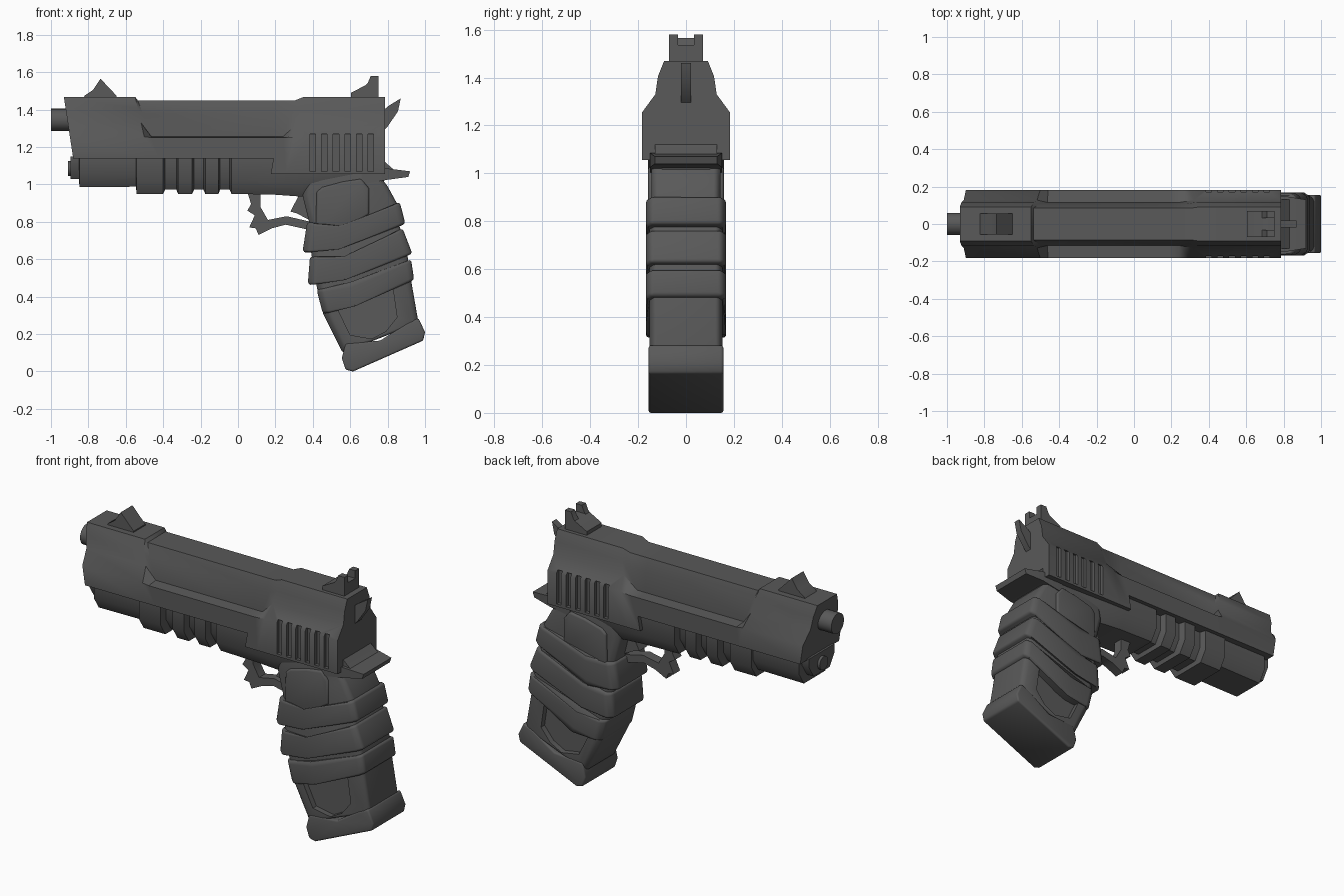
import bpy, bmesh, math

if "Cube" in bpy.data.objects:
    bpy.data.objects.remove(bpy.data.objects["Cube"])

mat = bpy.data.materials.new("dark_metal")
mat.diffuse_color = (0.1, 0.1, 0.1, 1)
mat.use_nodes = True
mat.node_tree.nodes["Principled BSDF"].inputs["Base Color"].default_value = mat.diffuse_color


def loft(name, rings):
    """Closed skin through rings of equal point count, capped at both ends."""
    bm = bmesh.new()
    vs = [[bm.verts.new(p) for p in r] for r in rings]
    n = len(vs[0])
    for a, b in zip(vs, vs[1:]):
        for i in range(n):
            j = (i + 1) % n
            bm.faces.new((a[i], a[j], b[j], b[i]))
    bm.faces.new(vs[0])
    bm.faces.new(vs[-1][::-1])
    bmesh.ops.recalc_face_normals(bm, faces=bm.faces)
    me = bpy.data.meshes.new(name)
    bm.to_mesh(me)
    bm.free()
    ob = bpy.data.objects.new(name, me)
    bpy.context.collection.objects.link(ob)
    me.materials.append(mat)
    return ob


def prism(name, profile, y0, y1):
    return loft(name, [[(x, y, z) for x, z in profile] for y in (y0, y1)])


def mirrored(half):
    return half + [(x, -y, z) for x, y, z in reversed(half)]


def apply_mod(ob, kind, **props):
    m = ob.modifiers.new(kind, kind)
    for k, v in props.items():
        setattr(m, k, v)
    bpy.context.view_layer.objects.active = ob
    bpy.ops.object.modifier_apply(modifier=m.name)


def soften(ob, width):
    apply_mod(ob, 'BEVEL', width=width, segments=3, limit_method='ANGLE',
              angle_limit=math.radians(40))


def cut(ob, cutter):
    apply_mod(ob, 'BOOLEAN', object=cutter, operation='DIFFERENCE', solver='EXACT')
    bpy.data.objects.remove(cutter)


def rod(name, x0, x1, z, r, n=20):
    ring = [(r * math.cos(2 * math.pi * i / n), z + r * math.sin(2 * math.pi * i / n)) for i in range(n)]
    return loft(name, [[(x, y, h) for y, h in ring] for x in (x0, x1)])


# Slide: wide ends with a narrower waist between them
WIDE = [(.183, 1.255), (.128, 1.33), (.117, 1.405), (.092, 1.468)]
WAIST = [(.183, 1.25), (.115, 1.256), (.108, 1.38), (.085, 1.45)]


def slide_ring(sec, x_top, x_low, zb):
    pts = [(.183, zb)] + sec
    return mirrored([(x_low + (x_top - x_low) * (z - 1.25) / .21, y, z) for y, z in pts])


slide = loft("slide", [
    slide_ring(WIDE, -.93, -.898, 1.14),
    slide_ring(WIDE, -.548, -.50, 1.14),
    slide_ring(WAIST, -.54, -.46, 1.14),
    slide_ring(WAIST, .19, .19, 1.14),
    slide_ring(WAIST, .31, .24, 1.055),
    slide_ring(WIDE, .35, .30, 1.055),
    slide_ring(WIDE, .785, .785, 1.055)])

# Grip serrations cut into both sides of the slide
for s in (-1, 1):
    for i in range(6):
        x = .385 + i * .062
        cut(slide, prism("serration_cutter", [(x, 1.07), (x + .03, 1.07), (x + .03, 1.27), (x, 1.27)],
                         s * .162, s * .25))

# Muzzle and guide rod
rod("barrel", -1.0, -.7, 1.345, .06)
rod("guide_rod", -.91, -.7, 1.085, .04)


# Frame with the accessory rail underneath
def frame_ring(x, w, zb, zt=1.15):
    return mirrored([(x, w, zt), (x, w, zb + .07), (x, w - .045, zb)])


rings = [frame_ring(-.895, .12, 1.03), frame_ring(-.85, .12, 1.03),
         frame_ring(-.848, .145, .985), frame_ring(-.545, .145, .988), frame_ring(-.543, .158, .95)]
for a, b in ((-.40, -.32), (-.245, -.175), (-.105, -.035)):
    rings += [frame_ring(a, .158, .95), frame_ring(a + .01, .12, .972),
              frame_ring(b - .01, .12, .972), frame_ring(b, .158, .95)]
rings += [frame_ring(.20, .158, .945), frame_ring(.34, .155, .935),
          frame_ring(.45, .15, .96), frame_ring(.78, .14, 1.01)]
loft("frame", rings)

# Trigger, its bar and the rear stub
prism("trigger", [(.05, .96), (.12, .96), (.12, .88), (.16, .81), (.26, .83), (.39, .80), (.39, .755),
                  (.255, .785), (.18, .765), (.11, .73), (.095, .765), (.06, .77), (.09, .835),
                  (.05, .86), (.07, .895)], -.03, .03)
prism("trigger_stub", [(.28, .855), (.33, .95), (.40, .95), (.40, .80), (.315, .845)], -.04, .04)


# Grip: sections between a front and a back point, with a kinked edge
def grip_ring(front, back, w, sag=0.0):
    half = []
    for t, k, s in ((0, .82, 0), (.06, 1, .3), (.36, 1, 1), (.94, 1, .1), (1, .88, 0)):
        half.append((front[0] + (back[0] - front[0]) * t, w * k,
                     front[1] + (back[1] - front[1]) * t - sag * s))
    return mirrored(half)


def grip_part(name, levels, w, sag=0.0, bevel=.012):
    ob = loft(name, [grip_ring(f, b, w, sag) for f, b in levels])
    soften(ob, bevel)
    return ob


grip_part("grip_top", [((.37, 1.06), (.74, 1.07)), ((.345, .94), (.80, .99)),
                       ((.385, .78), (.86, .88)), ((.40, .66), (.86, .80))], .145)
core = grip_part("grip_core", [((.38, .72), (.85, .82)), ((.41, .50), (.90, .66)),
                               ((.455, .31), (.925, .49)), ((.56, .10), (.965, .26))], .152)
grip_part("grip_band_1", [((.37, .80), (.865, .905)), ((.345, .64), (.895, .79))], .166, .05, .015)
grip_part("grip_band_2", [((.385, .615), (.88, .765)), ((.373, .465), (.932, .63))], .168, .045, .015)
grip_part("grip_band_3", [((.42, .44), (.925, .60)), ((.453, .31), (.942, .49))], .168, .035, .015)

# Recessed window on each side of the lower grip
for s in (-1, 1):
    cut(core, prism("window_cutter", [(.50, .40), (.82, .50), (.85, .29), (.79, .215), (.715, .175),
                                      (.60, .195)], s * .118, s * .25))
    # Raised panel at the top of the grip
    panel = prism("grip_panel", [(.415, .74), (.42, .96), (.45, .985), (.56, 1.015), (.66, 1.03),
                                 (.70, .98), (.70, .84), (.55, .74)], s * .12, s * .158)
    soften(panel, .012)

# Base plate of the grip
base = prism("base_plate", [(.575, .15), (.555, .07), (.575, .01), (.615, .0), (.99, .165),
                            (1.0, .21), (.965, .285), (.90, .255), (.76, .165)], -.156, .156)
soften(base, .01)

# Tang behind the grip
loft("tang", [mirrored([(.66, .15, 1.075), (.66, .15, 1.0)]),
              mirrored([(.80, .15, 1.085), (.80, .15, 1.025)]),
              mirrored([(.92, .13, 1.07), (.91, .13, 1.04)])])
prism("tang_rise", [(.77, 1.05), (.775, 1.13), (.82, 1.09), (.86, 1.06)], -.13, .13)

# Hammer
prism("hammer", [(.77, 1.28), (.77, 1.39), (.805, 1.42), (.87, 1.46), (.855, 1.39), (.80, 1.31)], -.02, .02)

# Sights
prism("front_sight", [(-.83, 1.45), (-.82, 1.475), (-.775, 1.505), (-.735, 1.565), (-.65, 1.475),
                      (-.65, 1.45)], -.055, .055)
prism("rear_sight_base", [(.605, 1.45), (.605, 1.49), (.69, 1.535), (.75, 1.535), (.75, 1.45)], -.07, .07)
for s in (-1, 1):
    prism("rear_sight_ear", [(.66, 1.50), (.695, 1.545), (.71, 1.58), (.75, 1.58), (.75, 1.50)],
          s * .033, s * .07)

# Smooth shading with sharp edges kept
bpy.ops.object.select_all(action='SELECT')
bpy.context.view_layer.objects.active = slide
bpy.ops.object.shade_smooth_by_angle(angle=math.radians(38))
